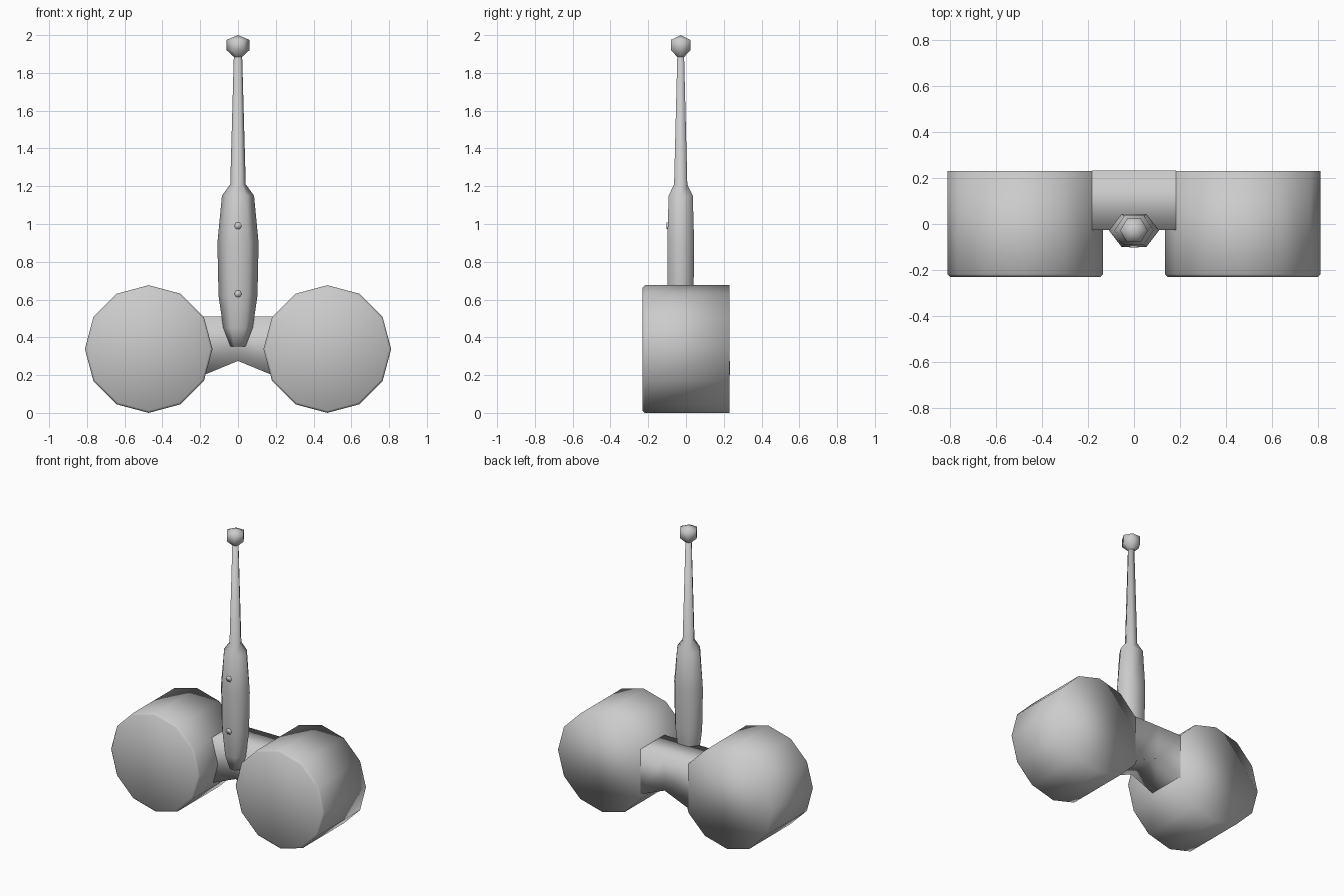
import bpy, bmesh
from math import cos, sin, tau
from mathutils import Vector

if "Cube" in bpy.data.objects:
    bpy.data.objects.remove(bpy.data.objects["Cube"])


def make_object(name, bm):
    bmesh.ops.recalc_face_normals(bm, faces=bm.faces)
    for f in bm.faces:
        f.smooth = True
    me = bpy.data.meshes.new(name)
    bm.to_mesh(me)
    bm.free()
    ob = bpy.data.objects.new(name, me)
    bpy.context.collection.objects.link(ob)
    return ob


def loft(name, sides, sections, axis, centre, caps=True):
    """Join rings given as (position along axis, x radius, other radius)."""
    bm = bmesh.new()
    rings = []
    for t, ra, rb in sections:
        ring = []
        for i in range(sides):
            a = tau * i / sides
            u, v = ra * cos(a), rb * sin(a)
            p = Vector((u, v, t)) if axis == 'Z' else Vector((u, t, v))
            ring.append(bm.verts.new(p + Vector(centre)))
        rings.append(ring)
    for lo, hi in zip(rings, rings[1:]):
        for i in range(sides):
            j = (i + 1) % sides
            bm.faces.new((lo[i], lo[j], hi[j], hi[i]))
    if caps:
        bm.faces.new(rings[0])
        bm.faces.new(rings[-1])
    bmesh.ops.remove_doubles(bm, verts=bm.verts, dist=0.0005)
    return make_object(name, bm)


# Two twelve-sided drums with a small bevel on the front rim
R = 0.338
for side, label in ((-1, "left"), (1, "right")):
    loft(label + "_drum", 12,
         [(-0.23, R - 0.012, R - 0.012), (-0.218, R, R), (0.23, R, R)],
         'Y', (side * 0.473, 0, R))

# Bridge between the drums, with a notch in its underside
bm = bmesh.new()
outline = [(-0.182, 0.51), (-0.182, 0.2), (0, 0.275), (0.182, 0.2), (0.182, 0.51), (0, 0.51)]
front = [bm.verts.new((x, -0.025, z)) for x, z in outline]
back = [bm.verts.new((x, 0.232, z)) for x, z in outline]
for ring in (front, back):
    bm.faces.new((ring[0], ring[1], ring[2], ring[5]))
    bm.faces.new((ring[5], ring[2], ring[3], ring[4]))
for i in (1, 2, 4, 5):
    j = (i + 1) % 6
    bm.faces.new((front[i], front[j], back[j], back[i]))
make_object("bridge", bm)

# Handle: flattened six-sided grip tapering into a thin neck
HEX = 1 / cos(tau / 12)
CY = -0.028


def hexed(rows):
    return [(z, rx, ry * HEX) for z, rx, ry in rows]


grip = loft("grip_and_neck", 6, hexed([
    (0.352, 0.04, 0.032), (0.45, 0.078, 0.055), (0.62, 0.103, 0.068),
    (0.90, 0.109, 0.071), (1.15, 0.085, 0.064), (1.21, 0.041, 0.035),
    (1.89, 0.022, 0.018)]), 'Z', (0, CY, 0))

# Knob at the tip
loft("knob", 6, hexed([
    (1.885, 0.022, 0.019), (1.92, 0.06, 0.051), (1.975, 0.06, 0.051),
    (2.0, 0.0001, 0.0001)]), 'Z', (0, CY, 0), caps=False)

# Small flush studs on the front of the grip
for k, z in enumerate((0.99, 0.63)):
    loft("grip_stud_%d" % (k + 1), 6, [(-0.006, 0.02, 0.02), (0.006, 0.02, 0.02)],
         'Y', (0, CY - 0.068, z))
